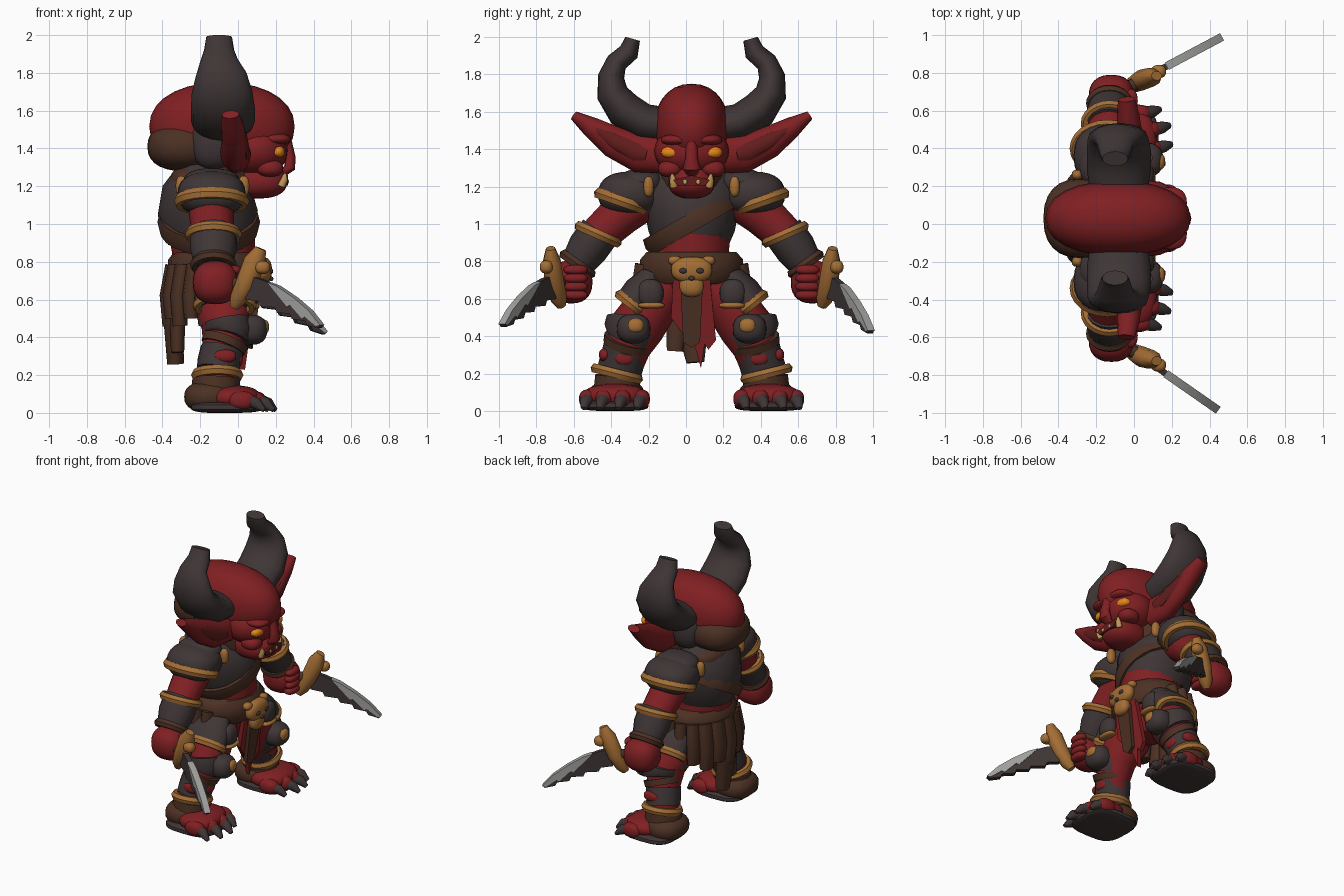
import bpy, bmesh, math
from mathutils import Vector as V

CY = 0.03  # body's plane of symmetry

def colour(name, *c):
    m = bpy.data.materials.new(name)
    m.diffuse_color = (*c, 1)
    return m

RED = colour("red skin", .215, .014, .016)
DRED = colour("dark red", .12, .012, .012)
DARK = colour("dark iron", .050, .036, .036)
BROWN = colour("brown leather", .072, .030, .017)
GOLD = colour("gold trim", .37, .155, .035)
STEEL = colour("pale steel", .36, .36, .35)
ORANGE = colour("orange eye", .80, .25, .01)
TOOTH = colour("tooth ivory", .55, .33, .10)

def finish(name, bm, mat, mirror=False, angle=40):
    bmesh.ops.recalc_face_normals(bm, faces=bm.faces)
    me = bpy.data.meshes.new(name)
    bm.to_mesh(me)
    bm.free()
    me.materials.append(mat)
    ob = bpy.data.objects.new(name, me)
    ob.location.y = CY
    bpy.context.collection.objects.link(ob)
    if mirror:
        md = ob.modifiers.new("mirror", 'MIRROR')
        md.use_axis = (False, True, False)
        md.use_mirror_merge = False
    bpy.ops.object.select_all(action='DESELECT')
    ob.select_set(True)
    bpy.context.view_layer.objects.active = ob
    bpy.ops.object.shade_smooth_by_angle(angle=math.radians(angle))
    return ob

def ball(name, mat, c, r, mirror=False, e=.85):
    """Rounded lump; e < 1 makes it boxier."""
    bm = bmesh.new()
    bmesh.ops.create_uvsphere(bm, u_segments=24, v_segments=14, radius=1)
    for v in bm.verts:
        v.co = V([c[i] + r[i] * math.copysign(abs(v.co[i]) ** e, v.co[i]) for i in range(3)])
    return finish(name, bm, mat, mirror)

def frame(n):
    n = V(n).normalized()
    b = (V((1, 0, 0)) - n * n.x)
    b = b.normalized() if b.length > .05 else V((0, 1, 0))
    return b, n.cross(b)

def bridge(bm, A, B):
    for i in range(len(A)):
        j = (i + 1) % len(A)
        bm.faces.new((A[i], A[j], B[j], B[i]))

def tube(name, mat, pts, mirror=False, n=16):
    """Loft through (x, y, z, radius along x, other radius)."""
    bm, rows = bmesh.new(), []
    for k, p in enumerate(pts):
        a, z = pts[max(k - 1, 0)], pts[min(k + 1, len(pts) - 1)]
        b, c = frame(V(z[:3]) - V(a[:3]))
        rows.append([bm.verts.new(V(p[:3]) + b * p[3] * math.cos(t) + c * p[4] * math.sin(t))
                     for t in (2 * math.pi * i / n for i in range(n))])
    for A, B in zip(rows, rows[1:]):
        bridge(bm, A, B)
    bm.faces.new(rows[0])
    bm.faces.new(rows[-1])
    return finish(name, bm, mat, mirror, 50)

def ring(name, mat, c, n, ra, rb, w=.024, h=.028, mirror=False):
    bm, rows = bmesh.new(), []
    nn = V(n).normalized()
    b, d = frame(nn)
    for i in range(24):
        t = i * math.pi / 12
        rows.append([bm.verts.new(V(c) + b * (ra + w * math.cos(f)) * math.cos(t)
                                  + d * (rb + w * math.cos(f)) * math.sin(t) + nn * h * math.sin(f))
                     for f in (k * math.pi / 3 for k in range(6))])
    for i in range(24):
        bridge(bm, rows[i], rows[(i + 1) % 24])
    return finish(name, bm, mat, mirror)

def prism(name, mat, poly, o, u, v, th, mirror=False):
    """Extruded outline in the plane o + a*u + b*v."""
    bm = bmesh.new()
    u, v = V(u), V(v)
    w = u.cross(v).normalized() * th / 2
    A, B = [[bm.verts.new(V(o) + u * a + v * b + w * s) for a, b in poly] for s in (1, -1)]
    bridge(bm, A, B)
    bm.faces.new(A)
    bm.faces.new(B)
    return finish(name, bm, mat, mirror, 20)

# Torso
tube("hips", RED, [(-.1, 0, .52, .1, .1), (-.1, 0, .6, .16, .2), (-.11, 0, .75, .2, .23)])
tube("belly", RED, [(-.13, 0, .75, .22, .22), (-.13, 0, .86, .22, .2), (-.14, 0, .98, .23, .21)])
tube("chest_armour", DARK, [(-.15, 0, .89, .22, .2), (-.15, 0, .96, .25, .23), (-.16, 0, 1.06, .265, .25),
                            (-.16, 0, 1.18, .24, .27), (-.14, 0, 1.28, .17, .2), (-.12, 0, 1.32, .1, .12)])
ring("chest_strap", BROWN, (-.155, 0, 1.01), (0, -.5, .87), .25, .262, .022, .055)
tube("collar", BROWN, [(-.08, 0, 1.13, .16, .12), (-.09, 0, 1.18, .19, .16), (-.12, 0, 1.29, .18, .18)])
ball("nape_wrap", BROWN, (-.24, 0, 1.23), (.12, .2, .08))
tube("belt", BROWN, [(-.12, 0, .68, .22, .24), (-.12, 0, .72, .25, .275), (-.12, 0, .81, .25, .275), (-.12, 0, .85, .22, .24)])

# Skull buckle
ball("buckle_skull", GOLD, (.13, 0, .755), (.05, .11, .07))
ball("buckle_jaw", GOLD, (.13, 0, .67), (.04, .065, .06))
ball("buckle_ear", GOLD, (.12, .09, .805), (.03, .035, .025), True)
ball("buckle_eye", DARK, (.174, .045, .75), (.012, .02, .014), True)
ball("buckle_nose", DARK, (.175, 0, .71), (.012, .016, .012))

# Loincloth and ragged back skirt
prism("front_cloth_red", RED, [(-.1, .7), (.1, .7), (.13, .38), (.09, .33), (.07, .36), (.05, .23), (.02, .34), (-.02, .38), (-.11, .5)],
      (-.01, 0, 0), (0, 1, 0), (.14, 0, 1), .03)
prism("front_cloth_brown", BROWN, [(-.06, .68), (.06, .68), (.045, .37), (0, .34), (-.045, .37)],
      (.015, 0, 0), (0, 1, 0), (.14, 0, 1), .03)
for i in range(11):
    a = math.radians(80 + 20 * i)
    ca, sa = math.cos(a), math.sin(a)
    tube("skirt_strip", BROWN, [(-.12 + .22 * ca, .24 * sa, .78, .045, .07), (-.13 + .24 * ca, .265 * sa, .62, .045, .07),
                                (-.13 + .23 * ca, .265 * sa, .5 - .04 * (i % 2), .04, .055)], n=10)
tube("back_cloth", BROWN, [(-.33, 0, .7, .05, .12), (-.345, 0, .5, .05, .1), (-.33, .02, .26, .045, .05)], n=10)
tube("back_cloth_side", BROWN, [(-.32, -.07, .6, .045, .07), (-.32, -.09, .32, .035, .045)], n=10)

# Legs
tube("leg", RED, [(-.1, .12, .7, .15, .12), (-.09, .2, .58, .155, .135), (-.06, .29, .45, .13, .145), (-.08, .34, .34, .11, .12),
                  (-.11, .39, .2, .1, .11), (-.12, .41, .06, .1, .1)], True)
# hip plates hang on the outer side of each thigh
tube("thigh_armour", DARK, [(-.09, .22, .71, .14, .07), (-.07, .27, .64, .16, .095), (-.07, .32, .57, .16, .095)], True)
ring("thigh_trim", GOLD, (-.07, .32, .57), (0, .62, -.78), .145, .085, mirror=True)
ball("hip_plate", DARK, (.06, .22, .63), (.05, .07, .075), True)
ball("hip_plate_trim", GOLD, (.075, .215, .565), (.04, .07, .018), True)
tube("knee_wrap", DARK, [(-.06, .31, .49, .125, .145), (-.05, .32, .43, .135, .15), (-.06, .335, .39, .12, .13)], True)
tube("knee_strap", BROWN, [(-.065, .335, .385, .125, .135), (-.08, .345, .345, .12, .13)], True)
ball("knee_pad", DARK, (.07, .31, .44), (.085, .09, .08), True)
ball("knee_boss", GOLD, (.13, .3, .455), (.035, .045, .04), True)
tube("greave", DARK, [(-.085, .35, .33, .115, .125), (-.1, .37, .27, .115, .12), (-.11, .385, .22, .11, .12)], True)
ball("shin_gap", RED, (.0, .36, .285), (.025, .05, .04), True)
ball("calf_gap", RED, (-.07, .465, .3), (.06, .03, .035), True)
ring("ankle_trim", GOLD, (-.11, .4, .2), (0, .25, -1), .115, .12, mirror=True)
tube("ankle_wrap", BROWN, [(-.115, .395, .19, .125, .12), (-.12, .4, .1, .13, .125)], True)

# Feet
ball("heel_wrap", BROWN, (-.15, .4, .085), (.135, .15, .085), True)
ball("foot", RED, (-.02, .41, .08), (.14, .17, .065), True)
ball("sole", DARK, (-.06, .41, .03), (.19, .18, .03), True, .6)
for y, x in ((.27, .04), (.37, .08), (.47, .07), (.555, .02)):
    ball("toe", RED, (x, y, .065), (.07, .047, .05), True)
    tube("toe_claw", DARK, [(x + .03, y, .065, .036, .036), (x + .08, y + .012, .05, .033, .033),
                            (x + .12, y + .022, .014, .012, .016)], True, 8)

# Arms
D = (0, .40, -.91)
tube("upper_arm", RED, [(-.14, .24, 1.15, .12, .12), (-.14, .38, 1.05, .12, .115), (-.13, .52, .92, .11, .1)], True)
tube("bracer", DARK, [(-.13, .49, .96, .125, .11), (-.13, .555, .87, .125, .11), (-.13, .615, .78, .1, .09)], True)
ring("bracer_trim", GOLD, (-.13, .50, .945), D, .128, .112, mirror=True)
ring("wrist_trim", BROWN, (-.13, .61, .785), (0, .58, -.81), .1, .09, mirror=True)
ball("fist", RED, (-.12, .645, .69), (.12, .115, .115), True)
for i in range(4):
    ball("finger", RED, (-.02, .62, .755 - .045 * i), (.04, .065, .027), True)

# Shoulder pads with trim and overlapping plates
ball("shoulder_pad", DARK, (-.14, .33, 1.16), (.18, .17, .12), True)
ball("shoulder_plate", DARK, (-.14, .27, 1.22), (.15, .12, .075), True)
ring("shoulder_trim", GOLD, (-.14, .37, 1.12), (0, .33, -.94), .175, .135, .026, .032, True)
for x in (.03, -.3):
    ball("shoulder_stud", GOLD, (x, .23, 1.2), (.03, .027, .055), True)

# Head
ball("skull", RED, (-.085, 0, 1.515), (.385, .2, .235), e=.92)
ball("face", RED, (.09, 0, 1.39), (.175, .2, .14), e=.95)
ball("jaw", RED, (.11, 0, 1.225), (.15, .125, .09))
ball("hair_back", BROWN, (-.285, 0, 1.41), (.195, .21, .13))
ball("brow", RED, (.195, .08, 1.45), (.085, .085, .03), True)
ball("cheek", RED, (.17, .115, 1.295), (.07, .065, .045), True)
tube("nose", RED, [(.23, 0, 1.46, .05, .03), (.275, 0, 1.35, .03, .035), (.275, 0, 1.3, .03, .05), (.24, 0, 1.27, .02, .03)], n=10)
prism("mouth", DRED, [(-.1, .0), (0, .025), (.1, 0), (.07, -.03), (-.07, -.03)], (.25, 0, 1.235), (0, 1, 0), (0, 0, 1), .03)
ball("eye", ORANGE, (.205, .105, 1.383), (.042, .058, .032), True)
tube("tusk", TOOTH, [(.23, .095, 1.2, .02, .02), (.245, .1, 1.235, .019, .019), (.25, .105, 1.268, .007, .007)], True, 8)
ball("tooth", TOOTH, (.26, .035, 1.225), (.01, .012, .014), True)

# Ears
tube("ear", RED, [(-.01, .14, 1.37, .08, .1), (-.02, .28, 1.38, .075, .105), (-.02, .42, 1.44, .065, .085),
                  (-.03, .54, 1.52, .06, .055), (-.04, .63, 1.58, .045, .025)], True)
tube("ear_hollow", DRED, [(.045, .24, 1.37, .025, .035), (.038, .3, 1.385, .025, .05), (.03, .42, 1.445, .022, .042),
                          (.015, .52, 1.51, .017, .02)], True, 10)

# Horns
ball("horn_base", DARK, (-.13, .15, 1.43), (.12, .095, .14), True)
tube("horn", DARK, [(-.08, .12, 1.52, .15, .1), (-.08, .26, 1.545, .17, .1), (-.08, .36, 1.61, .17, .1), (-.085, .425, 1.7, .16, .085),
                    (-.09, .43, 1.79, .135, .07), (-.1, .40, 1.865, .1, .058), (-.1, .335, 1.92, .08, .055), (-.1, .315, 1.99, .068, .04)], True)

# Curved saw daggers, each held at its own angle
BLADE = [(0, .73), (.2, .70), (.42, .655), (.65, .585), (.85, .51), (1, .43), (.97, .415), (.82, .435), (.79, .46), (.62, .475),
         (.59, .505), (.42, .515), (.39, .545), (.2, .555), (.17, .585), (0, .6)]
EDGE = [(.3, .68), (.42, .657), (.65, .587), (.85, .512), (1.003, .43), (.95, .425), (.8, .48), (.76, .472), (.6, .55),
        (.56, .542), (.42, .615)]
for y0, y1, dx, dz in ((-.74, -1.015, -.02, .035), (.74, .96, 0, 0)):
    x0, x1 = .05, .465 + dx
    u, o = (x1 - x0, y1 - y0, 0), (x0, y0, 0)
    shift = lambda P: [(a, z + dz * a) for a, z in P]
    prism("dagger_blade", DARK, shift(BLADE), o, u, (0, 0, 1), .034)
    prism("dagger_edge", STEEL, shift(EDGE), o, u, (0, 0, 1), .044)
    tube("dagger_guard", GOLD, [(.12, y0 * 1.02, .87, .03, .025), (.09, y0 * 1.01, .8, .06, .05), (.04, y0 * .99, .68, .055, .055),
                                (.0, y0 * .96, .6, .045, .045), (-.02, y0 * .94, .56, .025, .025)], n=10)
    ball("guard_tip", GOLD, (.13, y0 * 1.05, .77), (.04, .035, .035))
    tube("dagger_grip", BROWN, [(-.2, y0 * .84, .7, .03, .03), (.04, y0 * .98, .68, .035, .035)], n=10)
